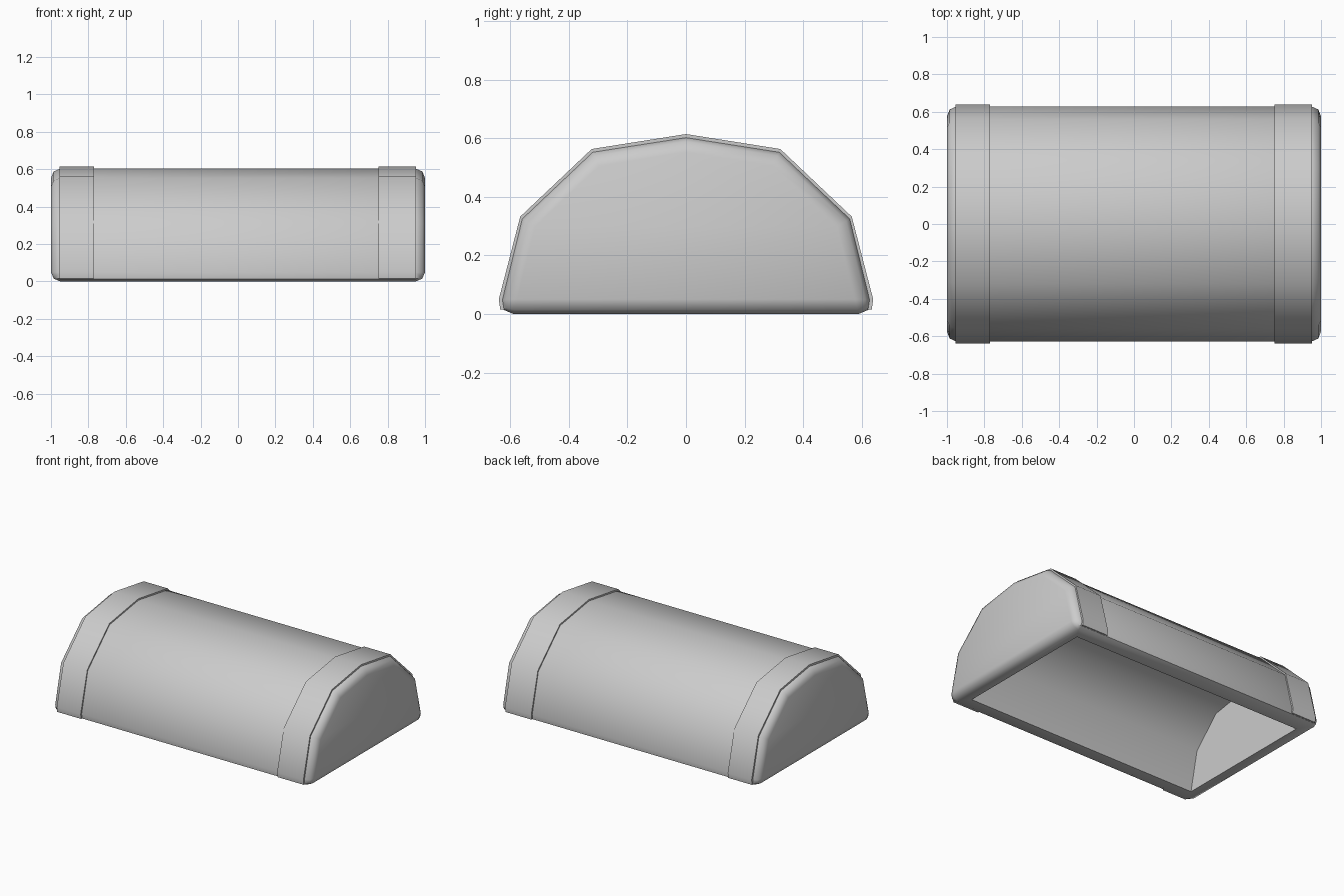
import bpy, bmesh, math

cube = bpy.data.objects.get("Cube")
if cube:
    bpy.data.objects.remove(cube, do_unlink=True)

grey = bpy.data.materials.new("light_grey")
grey.use_nodes = True
colour = (0.6, 0.6, 0.6, 1)
grey.diffuse_color = colour
grey.node_tree.nodes["Principled BSDF"].inputs["Base Color"].default_value = colour


def arch(half):
    """Mirror the right half of an arch, listed from the base to the apex."""
    return half + [(-y, z) for y, z in reversed(half) if y > 0]


def prism(bm, profile, x0, x1):
    """Extrude a (y, z) outline along x; the last side joins the two base points."""
    a, b = ([bm.verts.new((x, y, z)) for y, z in profile] for x in (x0, x1))
    n = len(profile)
    sides = [bm.faces.new((a[i], a[(i + 1) % n], b[(i + 1) % n], b[i])) for i in range(n)]
    bm.faces.new(a[::-1])
    bm.faces.new(b)
    return sides


def finish(bm, name, angle):
    bmesh.ops.recalc_face_normals(bm, faces=bm.faces)
    mesh = bpy.data.meshes.new(name)
    bm.to_mesh(mesh)
    bm.free()
    mesh.materials.append(grey)
    obj = bpy.data.objects.new(name, mesh)
    bpy.context.collection.objects.link(obj)
    bpy.ops.object.select_all(action='DESELECT')
    obj.select_set(True)
    bpy.context.view_layer.objects.active = obj
    bpy.ops.object.shade_smooth_by_angle(angle=math.radians(angle))


# Outer shell of the lid with rounded ends and lower edges
outer = arch([(0.64, 0), (0.56, 0.325), (0.319, 0.553), (0, 0.603)])
bm = bmesh.new()
prism(bm, outer, -1, 1)
bmesh.ops.recalc_face_normals(bm, faces=bm.faces)
hard = [e for e in bm.edges if e.calc_face_angle() > math.radians(60)]
bmesh.ops.bevel(bm, geom=hard, offset=0.05, segments=2, profile=0.5, affect='EDGES')
bm.normal_update()

# Flat rim: inset the underside and open it to the cavity
half_x, half_y = 0.9, 0.515
base = max(bm.faces, key=lambda f: -f.normal.z * f.calc_area())
bmesh.ops.inset_region(bm, faces=[base], thickness=0.06)
for v in base.verts:
    v.co = (math.copysign(half_x, v.co.x), math.copysign(half_y, v.co.y), 0)
bmesh.ops.delete(bm, geom=[base], context='FACES_ONLY')

# Cavity, welded to the rim
inner = arch([(half_y, 0), (0.456, 0.27), (0.27, 0.458), (0, 0.503)])
floor = prism(bm, inner, -half_x, half_x)[-1]
bmesh.ops.delete(bm, geom=[floor], context='FACES_ONLY')
bmesh.ops.remove_doubles(bm, verts=bm.verts, dist=0.0005)
finish(bm, "lid_shell", 50)

# Raised bands wrapped around both ends
band_outer = arch([(0.634, 0.015), (0.639, 0.05), (0.566, 0.332), (0.322, 0.563), (0, 0.614)])
band_inner = arch([(0.6, 0.015), (0.6, 0.05), (0.535, 0.315), (0.31, 0.54), (0, 0.588)])
for name, x0, x1 in (("right_band", -0.955, -0.77), ("left_band", 0.75, 0.953)):
    bm = bmesh.new()
    prism(bm, band_outer + band_inner[::-1], x0, x1)
    finish(bm, name, 50)
